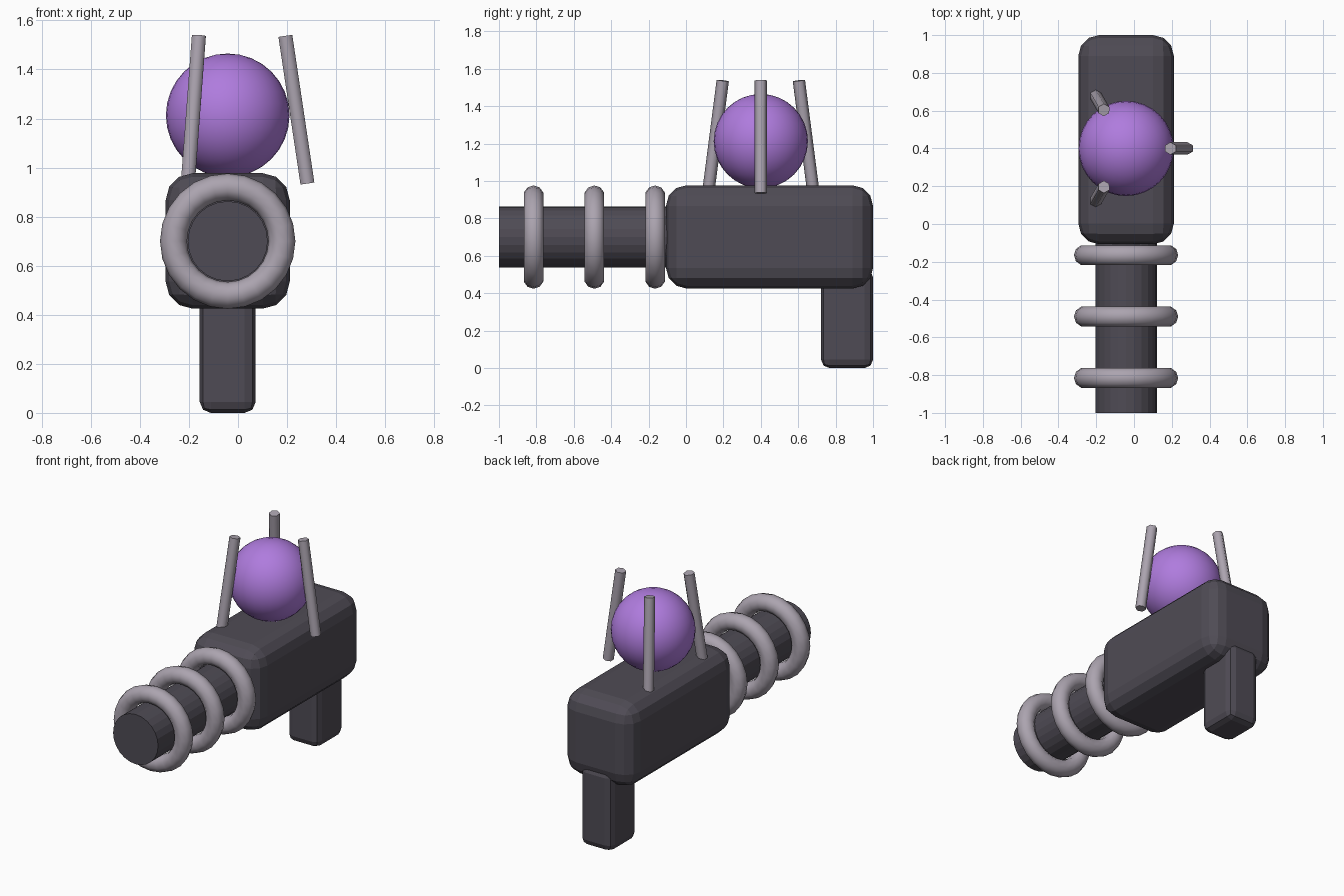
import bpy, math

if "Cube" in bpy.data.objects:
    bpy.data.objects.remove(bpy.data.objects["Cube"])

CX = -0.042          # centre plane of the device
AXIS_Z = 0.70        # height of the barrel axis
ORB_Y = 0.40


def material(name, rgb):
    m = bpy.data.materials.new(name)
    m.diffuse_color = (*rgb, 1.0)
    m.use_nodes = True
    m.node_tree.nodes["Principled BSDF"].inputs["Base Color"].default_value = m.diffuse_color
    return m


DARK = material("dark_grey", (0.078, 0.071, 0.090))
GREY = material("light_grey", (0.41, 0.37, 0.43))
PURPLE = material("purple", (0.43, 0.20, 0.73))


def finish(name, mat, smooth=None):
    ob = bpy.context.object
    ob.name = name
    ob.data.materials.append(mat)
    if smooth:
        bpy.ops.object.shade_smooth_by_angle(angle=math.radians(smooth))
    return ob


def rounded_box(name, lo, hi, width, segments):
    centre = [(a + b) / 2 for a, b in zip(lo, hi)]
    bpy.ops.mesh.primitive_cube_add(size=1, location=centre)
    ob = bpy.context.object
    ob.scale = [b - a for a, b in zip(lo, hi)]
    bpy.ops.object.transform_apply(location=False, rotation=False, scale=True)
    finish(name, DARK)
    bev = ob.modifiers.new("rounding", 'BEVEL')
    bev.width = width
    bev.segments = segments


# Main housing and grip
rounded_box("housing", (CX - 0.253, -0.107, 0.425), (CX + 0.253, 1.0, 0.977), 0.11, 3)
rounded_box("grip", (CX - 0.114, 0.722, 0.0), (CX + 0.114, 1.0, 0.53), 0.045, 2)

# Barrel
bpy.ops.mesh.primitive_cylinder_add(vertices=24, radius=0.163, depth=1.0,
                                    location=(CX, -0.5, AXIS_Z),
                                    rotation=(math.pi / 2, 0, 0))
finish("barrel", DARK)

# Barrel rings
for i, y in enumerate((-0.815, -0.49, -0.165)):
    bpy.ops.mesh.primitive_torus_add(major_segments=24, minor_segments=10,
                                     major_radius=0.221, minor_radius=0.055,
                                     location=(CX, y, AXIS_Z),
                                     rotation=(math.pi / 2, 0, 0))
    finish(f"barrel_ring_{i + 1}", GREY, 60)

# Energy orb
bpy.ops.mesh.primitive_uv_sphere_add(segments=32, ring_count=16, radius=0.252,
                                     location=(CX, ORB_Y, 1.213))
finish("orb", PURPLE, 60)

# Three leaning hexagonal prongs around the orb
R_LOW, R_HIGH, Z_LOW, Z_HIGH = 0.325, 0.235, 0.935, 1.537
length = math.hypot(R_LOW - R_HIGH, Z_HIGH - Z_LOW)
tilt = -math.atan2(R_LOW - R_HIGH, Z_HIGH - Z_LOW)
r = (R_LOW + R_HIGH) / 2
for i in range(3):
    a = i * math.tau / 3
    bpy.ops.mesh.primitive_cylinder_add(
        vertices=6, radius=0.033, depth=length,
        location=(CX + r * math.cos(a), ORB_Y + r * math.sin(a), (Z_LOW + Z_HIGH) / 2),
        rotation=(0, tilt, a))
    finish(f"prong_{i + 1}", GREY, 65)
